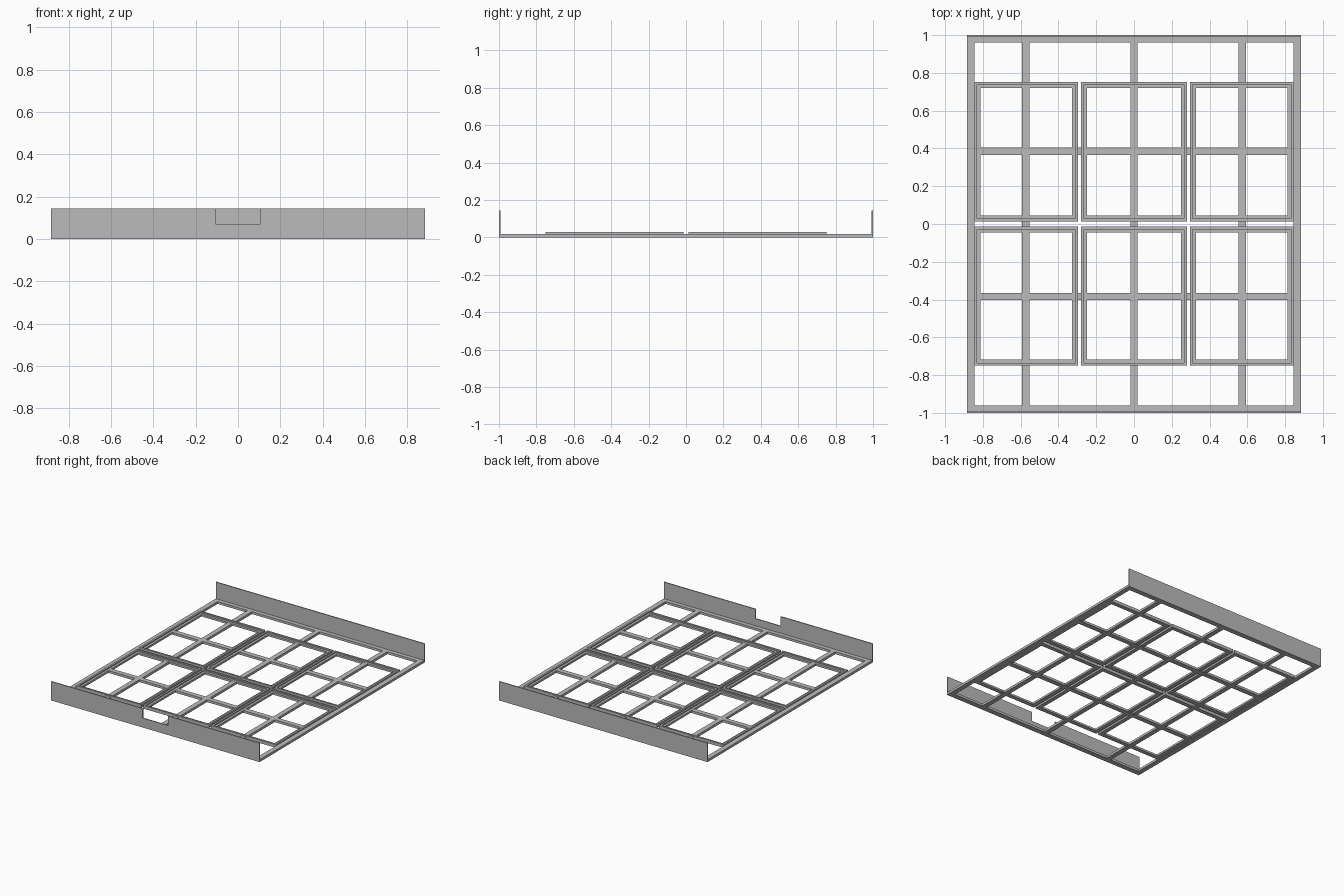
import bpy, bmesh

cube = bpy.data.objects.get("Cube")
if cube:
    bpy.data.objects.remove(cube, do_unlink=True)

metal = bpy.data.materials.new("grey_metal")
metal.use_nodes = True
GREY = (0.5, 0.5, 0.5, 1)
metal.diffuse_color = GREY
metal.node_tree.nodes["Principled BSDF"].inputs["Base Color"].default_value = GREY


def finish(name, bm):
    bmesh.ops.recalc_face_normals(bm, faces=bm.faces)
    mesh = bpy.data.meshes.new(name)
    bm.to_mesh(mesh)
    bm.free()
    mesh.materials.append(metal)
    obj = bpy.data.objects.new(name, mesh)
    bpy.context.collection.objects.link(obj)
    return obj


def box(name, x, y, z):
    """Box from (min, max) ranges."""
    bm = bmesh.new()
    bmesh.ops.create_cube(bm, size=1)
    for v in bm.verts:
        for i, (lo, hi) in enumerate((x, y, z)):
            v.co[i] = hi if v.co[i] > 0 else lo
    return finish(name, bm)


def extrude_outline(name, outline, y0, y1):
    """Upright plate from an x-z outline."""
    bm = bmesh.new()
    face = bm.faces.new([bm.verts.new((x, y0, z)) for x, z in outline])
    out = bmesh.ops.extrude_face_region(bm, geom=[face])
    for v in out["geom"]:
        if isinstance(v, bmesh.types.BMVert):
            v.co.y = y1
    return finish(name, bm)


def ring(name, x, y, profile):
    """Rectangular frame sweeping a closed (inset, z) profile."""
    bm = bmesh.new()
    loops = []
    for d, z in profile:
        corners = ((x[0] + d, y[0] + d), (x[1] - d, y[0] + d),
                   (x[1] - d, y[1] - d), (x[0] + d, y[1] - d))
        loops.append([bm.verts.new((a, b, z)) for a, b in corners])
    for k, low in enumerate(loops):
        high = loops[(k + 1) % len(loops)]
        for i in range(4):
            j = (i + 1) % 4
            bm.faces.new((low[i], low[j], high[j], high[i]))
    return finish(name, bm)


W, L, WALL = 0.883, 1.0, 0.008      # half width, half length, wall thickness
IN_X, IN_Y = 0.845, 0.96            # inner opening of the outer frame
BASE, HEIGHT = 0.018, 0.145
HALF = 0.019                        # half width of the bars

# Outer frame
outer_y = L - WALL
box("left_rail", (IN_X, W), (-outer_y, outer_y), (0, BASE))
box("right_rail", (-W, -IN_X), (-outer_y, outer_y), (0, BASE))
box("front_rail", (-IN_X, IN_X), (-outer_y, -IN_Y), (0, BASE))
box("back_rail", (-IN_X, IN_X), (IN_Y, outer_y), (0, BASE))

# End walls, the front one with a notch
box("back_wall", (-W, W), (outer_y, L), (0, HEIGHT))
NOTCH, SILL = 0.107, 0.072
half_outline = [(NOTCH, SILL), (NOTCH, HEIGHT), (W, HEIGHT), (W, 0)]
outline = half_outline + [(-x, z) for x, z in reversed(half_outline)]
extrude_outline("front_wall", outline, -L, -outer_y)

# Long bars, with cross bars fitted between them
bars = (-0.573, 0, 0.573)
for x in bars:
    box("long_bar", (x - HALF, x + HALF), (-IN_Y, IN_Y), (0, BASE))
starts = [-IN_X] + [x + HALF for x in bars]
ends = [x - HALF for x in bars] + [IN_X]
for y in (-0.383, 0.385):
    for span in zip(starts, ends):
        box("cross_bar", span, (y - HALF, y + HALF), (0, BASE))

# Six panel frames with a raised outer lip
lip = [(0, 0.004), (0, 0.028), (0.014, 0.028), (0.014, 0.019),
       (0.032, 0.019), (0.032, 0.004)]
for x in ((-IN_X, -0.296), (-0.28, 0.28), (0.296, IN_X)):
    for y in ((-0.75, -0.014), (0.014, 0.752)):
        ring("panel_frame", x, y, lip)
